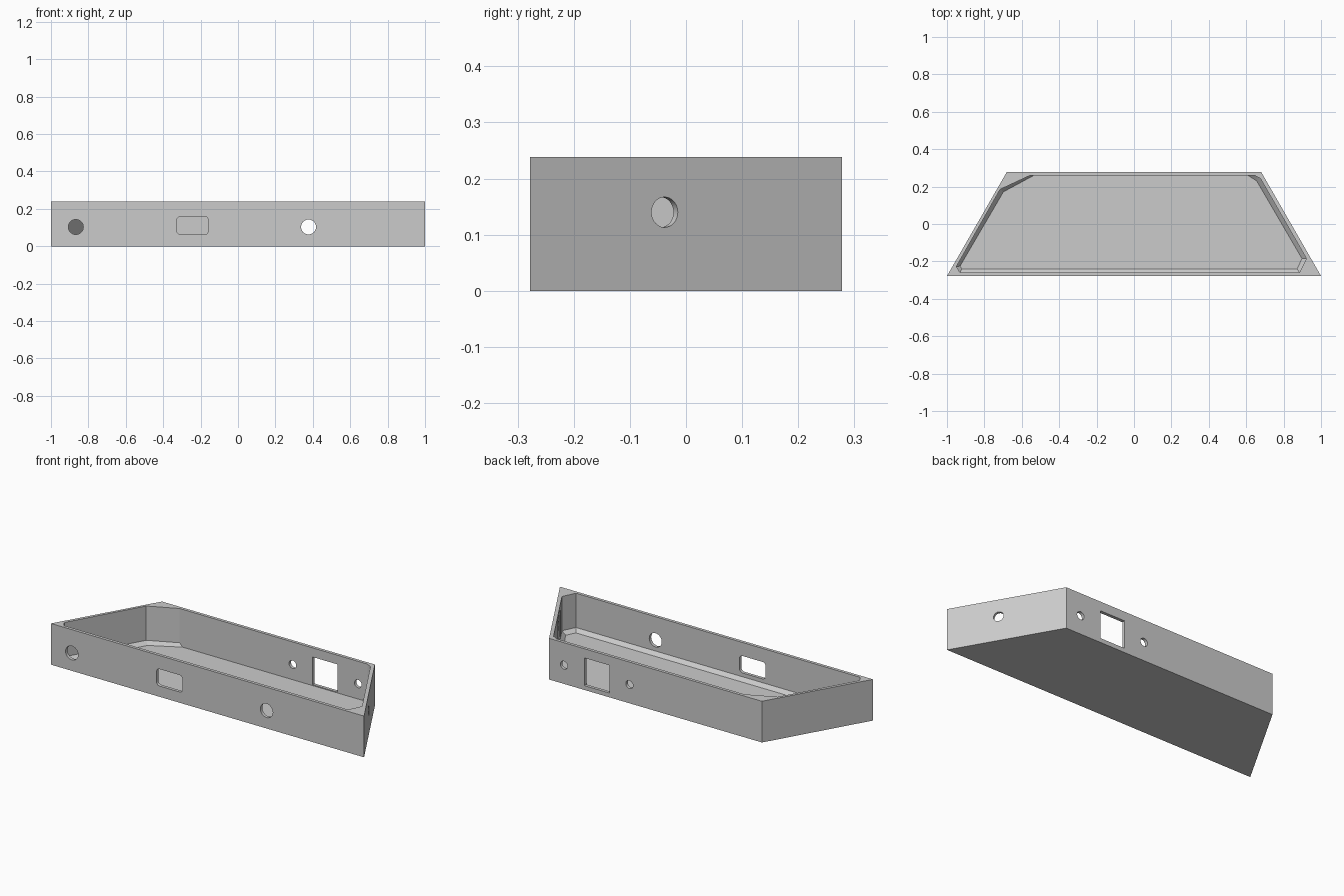
import bpy, bmesh, math
from mathutils import Vector

cube = bpy.data.objects.get("Cube")
if cube:
    bpy.data.objects.remove(cube, do_unlink=True)

HEIGHT = 0.238
BACK, FRONT = 0.278, -0.278

grey = bpy.data.materials.new("plain_grey")
grey.use_nodes = True
grey.diffuse_color = (0.6, 0.6, 0.6, 1)
grey.node_tree.nodes["Principled BSDF"].inputs["Base Color"].default_value = grey.diffuse_color


def loft(name, rings):
    """Closed solid through matching rings of 3D points."""
    bm = bmesh.new()
    loops = [[bm.verts.new(p) for p in ring] for ring in rings]
    for a, b in zip(loops, loops[1:]):
        for i in range(len(a)):
            j = (i + 1) % len(a)
            bm.faces.new((a[i], a[j], b[j], b[i]))
    bm.faces.new(loops[0])
    bm.faces.new(loops[-1])
    bmesh.ops.recalc_face_normals(bm, faces=bm.faces)
    mesh = bpy.data.meshes.new(name)
    bm.to_mesh(mesh)
    bm.free()
    mesh.materials.append(grey)
    obj = bpy.data.objects.new(name, mesh)
    bpy.context.collection.objects.link(obj)
    return obj


def level(outline, z):
    return [(x, y, z) for x, y in outline]


def rounded(w, h, r, steps=6):
    """Rounded rectangle profile; a circle when w = h = 2r."""
    pts = []
    for k, (sx, sy) in enumerate([(1, 1), (-1, 1), (-1, -1), (1, -1)]):
        for s in range(steps + 1):
            a = math.pi / 2 * (k + s / steps)
            p = (sx * (w / 2 - r) + r * math.cos(a), sy * (h / 2 - r) + r * math.sin(a))
            if not pts or math.dist(p, pts[-1]) > 1e-5:
                pts.append(p)
    if math.dist(pts[0], pts[-1]) < 1e-5:
        pts.pop()
    return pts


def box(w, h):
    return [(-w / 2, -h / 2), (w / 2, -h / 2), (w / 2, h / 2), (-w / 2, h / 2)]


def circle(r):
    return rounded(2 * r, 2 * r, r, 8)


def punch(name, profile, centre, normal, inner, outer):
    """Cutter running along a wall normal, from inner to outer depth."""
    n = Vector(normal).normalized()
    side = Vector((-n.y, n.x, 0))
    rings = [[Vector(centre) + side * u + Vector((0, 0, v)) + n * d for u, v in profile]
             for d in (inner, outer)]
    return loft(name, rings)


# Trapezoid tray body
body = loft("tray_body", [level([(-1, FRONT), (1, FRONT), (0.68, BACK), (-0.68, BACK)], z)
                          for z in (0, HEIGHT)])

# Cavity: upright walls above a sloped bottom edge
wall = [(-0.555, 0.26), (-0.716, 0.185), (-0.95, -0.228), (-0.93, -0.26),
        (0.885, -0.26), (0.922, -0.185), (0.676, 0.243), (0.645, 0.26)]
floor = [(-0.535, 0.26), (-0.698, 0.172), (-0.93, -0.225), (-0.92, -0.24),
         (0.872, -0.24), (0.898, -0.185), (0.656, 0.23), (0.61, 0.26)]
cutters = [loft("cavity_cutter", [level(floor, 0.02), level(wall, 0.04), level(wall, 0.3)])]

# Front wall: two round holes and a rounded slot
front = (0, -1, 0)
for x in (-0.867, 0.377):
    cutters.append(punch("front_hole_cutter", circle(0.04), (x, FRONT, 0.103), front, -0.03, 0.03))
cutters.append(punch("front_slot_cutter", rounded(0.167, 0.098, 0.02),
                     (-0.243, FRONT, 0.111), front, -0.03, 0.03))

# Back wall: square window between two screw holes
back = (0, 1, 0)
cutters.append(punch("window_cutter", box(0.16, 0.16), (0.375, BACK, 0.105), back, -0.03, 0.03))
for x in (0.585, 0.167):
    cutters.append(punch("screw_hole_cutter", circle(0.023), (x, BACK, 0.108), back, -0.03, 0.03))

# Slanted wall on +x: round hole in a thinned pocket
slant = (BACK - FRONT, 0.32, 0)
y = -0.038
spot = (0.68 + (BACK - y) * 0.32 / (BACK - FRONT), y, 0.14)
cutters.append(punch("side_hole_cutter", circle(0.027), spot, slant, -0.05, 0.03))
cutters.append(punch("side_pocket_cutter", box(0.145, 0.16), (spot[0], y - 0.005, 0.125),
                     slant, -0.06, -0.013))

# Apply the cuts
bpy.context.view_layer.objects.active = body
for cutter in cutters:
    cutter.hide_render = True
    mod = body.modifiers.new("cut", 'BOOLEAN')
    mod.operation = 'DIFFERENCE'
    mod.solver = 'EXACT'
    mod.object = cutter
    bpy.ops.object.modifier_apply(modifier=mod.name)
    bpy.data.objects.remove(cutter, do_unlink=True)

bpy.ops.object.select_all(action='DESELECT')
body.select_set(True)
bpy.ops.object.shade_smooth_by_angle(angle=math.radians(20))
